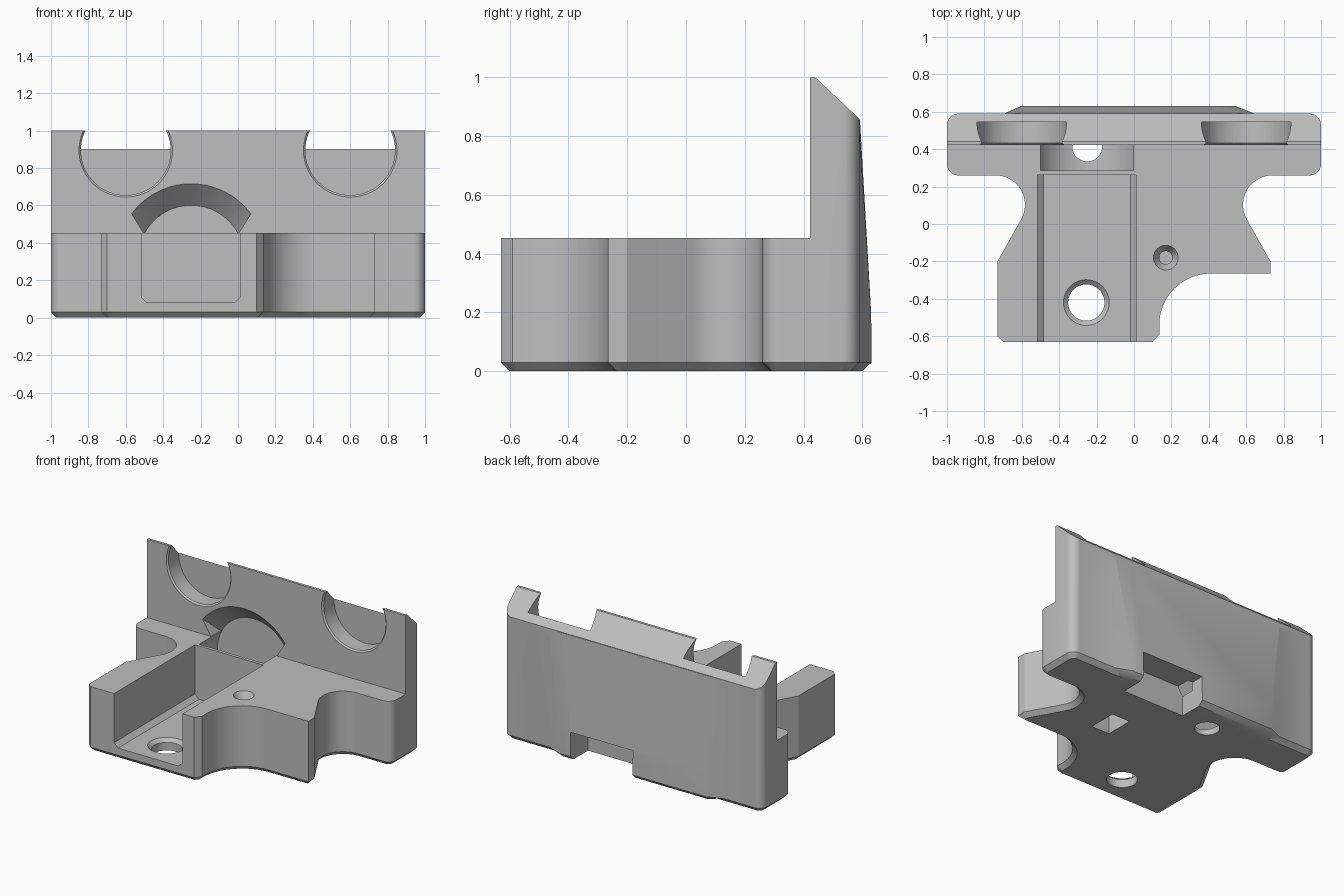
import bpy, bmesh
from math import cos, sin, radians
from mathutils import Vector

if "Cube" in bpy.data.objects:
    bpy.data.objects.remove(bpy.data.objects["Cube"])

grey = bpy.data.materials.new("light grey plastic")
grey.use_nodes = True
colour = (0.52, 0.52, 0.52, 1)
grey.diffuse_color = colour
grey.node_tree.nodes["Principled BSDF"].inputs["Base Color"].default_value = colour


def finish(bm, name):
    bmesh.ops.recalc_face_normals(bm, faces=bm.faces[:])
    mesh = bpy.data.meshes.new(name)
    bm.to_mesh(mesh)
    bm.free()
    mesh.materials.append(grey)
    obj = bpy.data.objects.new(name, mesh)
    bpy.context.collection.objects.link(obj)
    return obj


def prism(name, points, start, end, axis="Z", chamfer=0):
    """Extrude a 2D outline along an axis, optionally chamfering the start rim."""
    place = {"X": lambda p, d: (d, p[0], p[1]),
             "Y": lambda p, d: (p[0], d, p[1]),
             "Z": lambda p, d: (p[0], p[1], d)}[axis]
    bm = bmesh.new()
    face = bm.faces.new([bm.verts.new(place(p, start)) for p in points])
    rim = face.edges[:]
    step = Vector(place((0, 0), end - start))
    made = bmesh.ops.extrude_face_region(bm, geom=[face], use_keep_orig=True)
    bmesh.ops.translate(bm, vec=step, verts=[v for v in made["geom"] if isinstance(v, bmesh.types.BMVert)])
    bmesh.ops.recalc_face_normals(bm, faces=bm.faces[:])
    if chamfer:
        bmesh.ops.bevel(bm, geom=rim, offset=chamfer, segments=1, affect="EDGES")
    return finish(bm, name)


def box(name, x0, x1, y0, y1, z0, z1):
    return prism(name, [(x0, y0), (x1, y0), (x1, y1), (x0, y1)], z0, z1)


def hull(name, points):
    bm = bmesh.new()
    verts = [bm.verts.new(p) for p in points]
    bmesh.ops.convex_hull(bm, input=verts)
    return finish(bm, name)


def arc(cx, cy, r, a0, a1, n=16):
    angles = [radians(a0 + (a1 - a0) * i / n) for i in range(n + 1)]
    return [(cx + r * cos(a), cy + r * sin(a)) for a in angles]


def cone(name, a, b, r0, r1, axis="Z", n=64):
    """Round cutter between two points along z or y."""
    rings = []
    for c, r in ((a, r0), (b, r1)):
        for u, v in arc(0, 0, r, 0, 360 - 360 / n, n - 1):
            rings.append(Vector(c) + (Vector((u, v, 0)) if axis == "Z" else Vector((u, 0, v))))
    return hull(name, rings)


def combine(target, tool, operation="DIFFERENCE"):
    mod = target.modifiers.new(tool.name, "BOOLEAN")
    mod.operation, mod.solver, mod.object = operation, "EXACT", tool
    bpy.ops.object.select_all(action="DESELECT")
    bpy.context.view_layer.objects.active = target
    target.select_set(True)
    bpy.ops.object.modifier_apply(modifier=mod.name)
    bpy.data.objects.remove(tool)


# Footprint: narrow foot, waisted sides, rounded flange along the back
right_edge = ([(0.73, -0.265), (0.73, -0.2)] + arc(0.74, 0.103, 0.157, 210, 90)
              + arc(0.94, 0.32, 0.06, -90, 0, 8) + arc(0.94, 0.53, 0.06, 0, 90, 8))
left_edge = [(-x, y) for x, y in reversed(right_edge[1:])]
outline = (left_edge + [(-0.73, -0.6), (-0.7, -0.63), (0.1, -0.63), (0.135, -0.59)]
           + arc(0.41, -0.54, 0.275, 180, 90) + right_edge)
body = prism("mount_body", outline, 0, 1, "Z", 0.03)

# Slightly swollen back face, thinning upward
swelling = [(x, y, z) for z, y, half, inset in
            ((0, 0.6, 0.56, 0.04), (0.03, 0.632, 0.57, 0.02), (0.2, 0.63, 0.57, 0.02), (0.855, 0.592, 0.57, 0))
            for x in (-half - 0.03, half - 0.03)]
swelling += [(x, 0.588, z) for x in (-0.7, 0.65) for z in (0.03, 0.855)]
swelling += [(x, 0.5, z) for x in (-0.7, 0.65) for z in (0, 0.855)]
combine(body, hull("back_swelling", swelling), "UNION")

# Low deck in front of the upright wall, and sloping wall top
combine(body, box("deck_cut", -1.2, 1.2, -1, 0.422, 0.453, 1.2))
combine(body, prism("top_slope_cut", [(0.44, 1), (0.79, 0.67), (0.79, 1.1), (0.44, 1.1)], -1.2, 1.2, "X"))

# Open channel with chamfered floor corners
combine(body, prism("channel_cut", [(-0.517, 0.6), (-0.517, 0.11), (-0.485, 0.08), (-0.02, 0.08),
                                    (0.012, 0.11), (0.012, 0.6)], -0.8, 0.262, "Y"))

# Round chamber behind the thin web, opening into an arched flare in the wall
combine(body, cone("chamber_cut", (-0.25, 0.285, 0.318), (-0.25, 0.535, 0.318), 0.283, 0.283, "Y"))
flare = cone("flare_cut", (-0.25, 0.415, 0.318), (-0.25, 0.535, 0.318), 0.405, 0.283, "Y")
wedge = prism("flare_limit", [(-0.505, 0.453), (0.005, 0.453), (0.17, 0.72), (0.17, 0.8),
                              (-0.67, 0.8), (-0.67, 0.72)], 0.3, 0.6, "Y")
combine(flare, wedge, "INTERSECT")
combine(body, flare)

# Two round recesses breaking through the top of the wall
for side in (-1, 1):
    x = 0.6 * side
    combine(body, cone("recess_cut", (x, 0.41, 0.895), (x, 0.545, 0.895), 0.24, 0.24, "Y"))
    combine(body, cone("recess_lip", (x, 0.412, 0.895), (x, 0.437, 0.895), 0.26, 0.235, "Y"))

# Screw holes
combine(body, cone("front_hole", (-0.255, -0.42, -0.1), (-0.255, -0.42, 0.2), 0.097, 0.097))
combine(body, cone("front_sink", (-0.255, -0.42, 0.05), (-0.255, -0.42, 0.09), 0.09, 0.133))
combine(body, cone("back_hole", (-0.25, 0.415, -0.1), (-0.25, 0.415, 0.2), 0.08, 0.08))
combine(body, cone("small_sink", (0.17, -0.18, 0.4), (0.17, -0.18, 0.463), 0.035, 0.072))
combine(body, cone("small_hole", (0.17, -0.18, 0.2), (0.17, -0.18, 0.42), 0.035, 0.035))

# Notch under the back edge and small pocket in the underside
combine(body, box("back_notch", -0.03, 0.45, 0.44, 0.8, -0.1, 0.2))
combine(body, box("under_pocket", 0.18, 0.32, -0.03, 0.17, -0.1, 0.15))

bpy.context.view_layer.objects.active = body
body.select_set(True)
bpy.ops.object.shade_smooth_by_angle(angle=radians(25))
